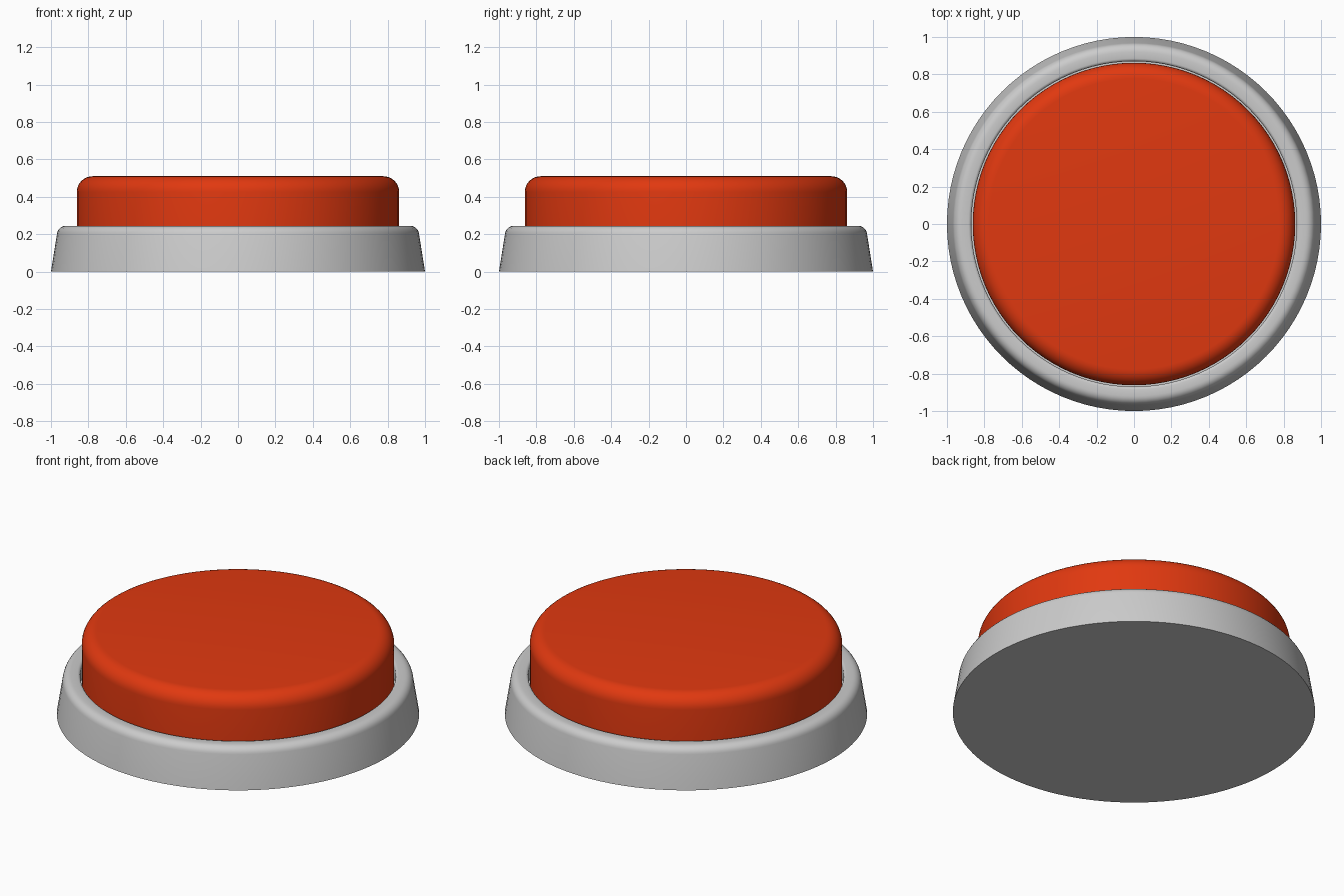
import bpy, bmesh
from math import sin, cos, pi, radians

if "Cube" in bpy.data.objects:
    bpy.data.objects.remove(bpy.data.objects["Cube"])

SEGMENTS = 96


def arc(cx, cz, r, start, end, steps=6):
    """Points of a rounded corner in the (radius, z) plane."""
    angles = [radians(start + (end - start) * i / steps) for i in range(steps + 1)]
    return [(cx + r * cos(a), cz + r * sin(a)) for a in angles]


def lathe(name, profile):
    """Turn a bottom-to-top profile round z and cap both ends."""
    bm = bmesh.new()
    rings = [[bm.verts.new((r * cos(2 * pi * i / SEGMENTS), r * sin(2 * pi * i / SEGMENTS), z))
              for i in range(SEGMENTS)] for r, z in profile]
    for low, high in zip(rings, rings[1:]):
        for i in range(SEGMENTS):
            j = (i + 1) % SEGMENTS
            bm.faces.new((low[i], low[j], high[j], high[i]))
    bm.faces.new(rings[0][::-1])
    bm.faces.new(rings[-1])
    mesh = bpy.data.meshes.new(name)
    bm.to_mesh(mesh)
    bm.free()
    obj = bpy.data.objects.new(name, mesh)
    bpy.context.collection.objects.link(obj)
    bpy.ops.object.select_all(action='DESELECT')
    obj.select_set(True)
    bpy.context.view_layer.objects.active = obj
    bpy.ops.object.shade_smooth_by_angle(angle=radians(35))
    return obj


# Tapered base with rounded rim and a narrow recess around the button
lathe("base", [(1.0, 0.0)]
      + arc(0.92, 0.197, 0.048, 8, 90)
      + arc(0.885, 0.23, 0.015, 90, 180, 3)
      + [(0.87, 0.16)])

# Push button with a rounded top edge
button = lathe("button", [(0.862, 0.16)] + arc(0.777, 0.425, 0.085, 0, 90, 8))
red = bpy.data.materials.new("button_red")
red.diffuse_color = (0.75, 0.04, 0.005, 1)
red.use_nodes = True
red.node_tree.nodes["Principled BSDF"].inputs["Base Color"].default_value = red.diffuse_color
button.data.materials.append(red)
